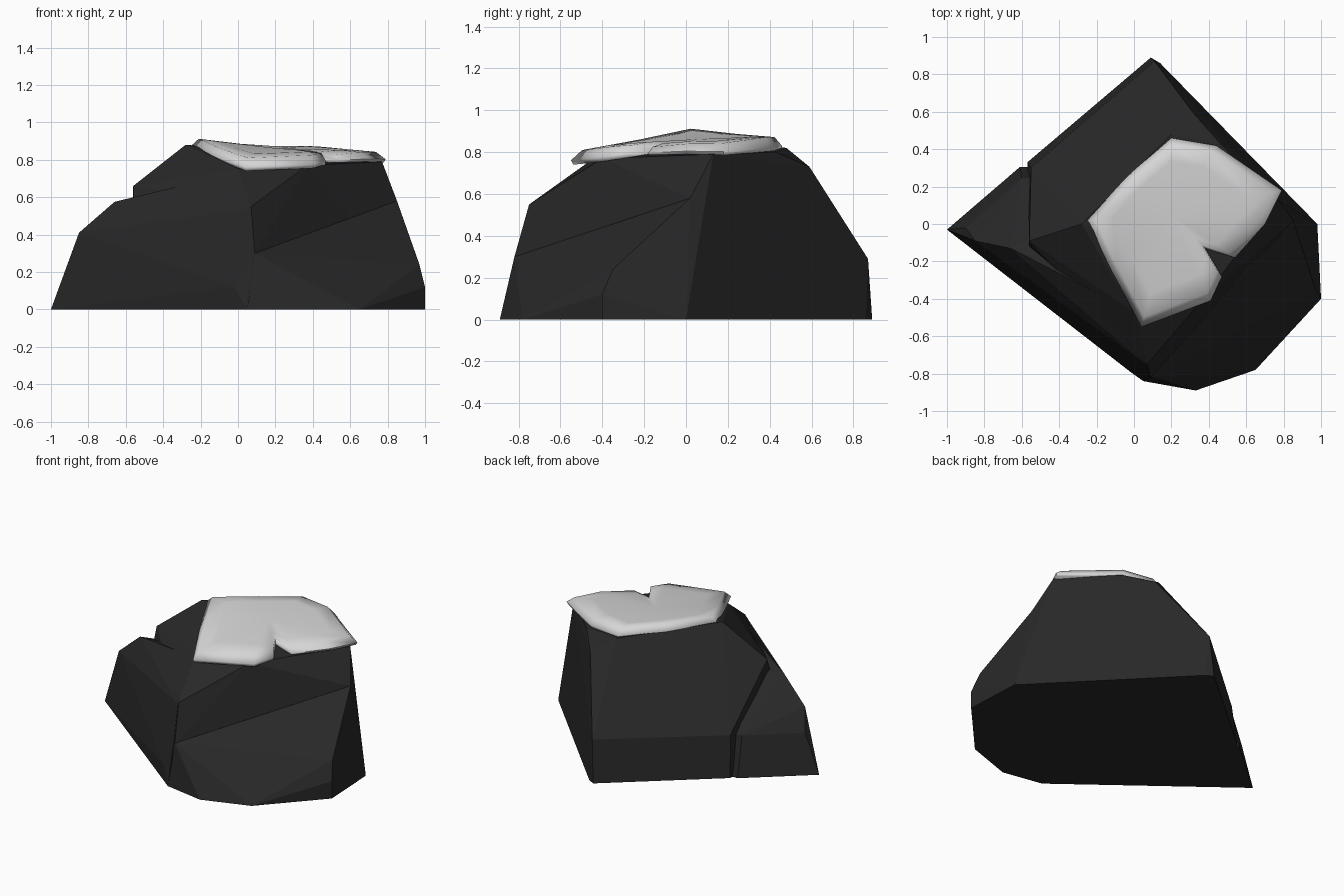
import bpy, bmesh, math
from mathutils import Vector

if "Cube" in bpy.data.objects:
    bpy.data.objects.remove(bpy.data.objects["Cube"])


def material(name, rgb):
    m = bpy.data.materials.new(name)
    m.diffuse_color = (*rgb, 1)
    m.use_nodes = True
    m.node_tree.nodes["Principled BSDF"].inputs["Base Color"].default_value = m.diffuse_color
    return m


rock_mat = material("dark rock", (0.021, 0.021, 0.021))
snow_mat = material("snow grey white", (0.67, 0.67, 0.67))


def finish(bm, name, mat):
    bmesh.ops.recalc_face_normals(bm, faces=bm.faces)
    me = bpy.data.meshes.new(name)
    bm.to_mesh(me)
    bm.free()
    me.materials.append(mat)
    ob = bpy.data.objects.new(name, me)
    bpy.context.collection.objects.link(ob)
    return ob


def hull(name, points, mat):
    """Faceted stone: the convex hull of a few corner points."""
    bm = bmesh.new()
    for p in points:
        bm.verts.new(p)
    res = bmesh.ops.convex_hull(bm, input=bm.verts)
    junk = [e for e in res["geom_interior"] if isinstance(e, bmesh.types.BMVert)]
    bmesh.ops.delete(bm, geom=junk, context="VERTS")
    bmesh.ops.dissolve_limit(bm, angle_limit=math.radians(2),
                             verts=bm.verts, edges=bm.edges)
    bmesh.ops.triangulate(bm, faces=bm.faces)
    return finish(bm, name, mat)


# Main boulder: base ring, middle corners, top corners
boulder = hull("boulder", [
    (-0.57, 0.33, 0), (0.09, 0.89, 0), (0.14, 0.86, 0), (0.98, 0, 0),
    (0.05, -0.83, 0), (-0.56, -0.33, 0),
    (-0.55, 0.30, 0.28), (0.11, 0.87, 0.29), (0.09, -0.82, 0.30),
    (0.07, -0.75, 0.55), (0.85, 0.02, 0.58), (-0.56, -0.09, 0.66), (-0.46, -0.19, 0.62),
    (0.32, 0.59, 0.73), (-0.28, 0, 0.88), (0, -0.47, 0.75), (0.37, -0.40, 0.77),
    (0.77, 0.13, 0.79), (0.46, 0.43, 0.80), (0.2, 0.48, 0.82)], rock_mat)

# Lower ledge on the left, sharing the front left wall
ledge = hull("side_ledge", [
    (-1, -0.03, 0), (-0.61, 0.305, 0), (-0.4, 0.31, 0), (0.05, -0.84, 0),
    (-0.9, -0.02, 0.27), (-0.6, 0.245, 0.27), (-0.45, 0.245, 0.27),
    (-0.85, -0.09, 0.41), (-0.66, -0.13, 0.575), (-0.46, -0.2, 0.62),
    (-0.4, 0.0, 0.55), (-0.02, -0.79, 0.12), (0.08, -0.82, 0.29),
    (0.065, -0.75, 0.54), (0, -0.47, 0.735)], rock_mat)

# Sloping foot at the front right
foot = hull("front_foot", [
    (0.05, -0.84, 0), (0.33, -0.89, 0), (0.65, -0.78, 0), (1, -0.4, 0), (0.98, 0, 0),
    (1, -0.4, 0.12), (0.97, -0.35, 0.24), (0.85, 0.02, 0.58), (0.09, -0.82, 0.30),
    (0.2, -0.5, 0), (0.2, -0.5, 0.3), (0.5, 0, 0), (0.5, 0, 0.4)], rock_mat)

# Merge the stones into one rock
for part in (ledge, foot):
    mod = boulder.modifiers.new("merge", "BOOLEAN")
    mod.operation = "UNION"
    mod.solver = "EXACT"
    mod.object = part
    bpy.context.view_layer.objects.active = boulder
    bpy.ops.object.modifier_apply(modifier=mod.name)
    bpy.data.objects.remove(part)

# Snow cap: x, y, lower edge z, upper edge z around the outline
outline = [
    (-0.25, 0.02, 0.86, 0.912), (-0.03, 0.26, 0.83, 0.887), (0.20, 0.46, 0.81, 0.872),
    (0.44, 0.42, 0.805, 0.872), (0.79, 0.18, 0.785, 0.842), (0.70, 0.0, 0.79, 0.84),
    (0.54, -0.18, 0.785, 0.825), (0.38, -0.13, 0.79, 0.835), (0.47, -0.28, 0.775, 0.835),
    (0.41, -0.41, 0.755, 0.825), (0.04, -0.55, 0.74, 0.81), (-0.12, -0.25, 0.80, 0.86)]
C = Vector((0.2, 0.05))
bm = bmesh.new()


def ring(scale, height):
    return [bm.verts.new((*(C + (Vector(p[:2]) - C) * scale), height(p))) for p in outline]


TOP = 0.862
rings = [ring(0.98, lambda p: p[2]),
         ring(1.0, lambda p: p[2] * 0.7 + p[3] * 0.3),
         ring(0.91, lambda p: p[3]),
         ring(0.70, lambda p: p[3] * 0.65 + TOP * 0.35 + 0.004)]
n = len(outline)
for a, b in zip(rings, rings[1:]):
    for i in range(n):
        j = (i + 1) % n
        bm.faces.new((a[i], a[j], b[j], b[i]))
for r, z in ((rings[0], 0.80), (rings[-1], TOP)):
    c = bm.verts.new((*C, z))
    for i in range(n):
        bm.faces.new((r[i], r[(i + 1) % n], c))
snow = finish(bm, "snow_cap", snow_mat)

bpy.ops.object.select_all(action="DESELECT")
snow.select_set(True)
bpy.context.view_layer.objects.active = snow
bpy.ops.object.shade_smooth_by_angle(angle=math.radians(70))
